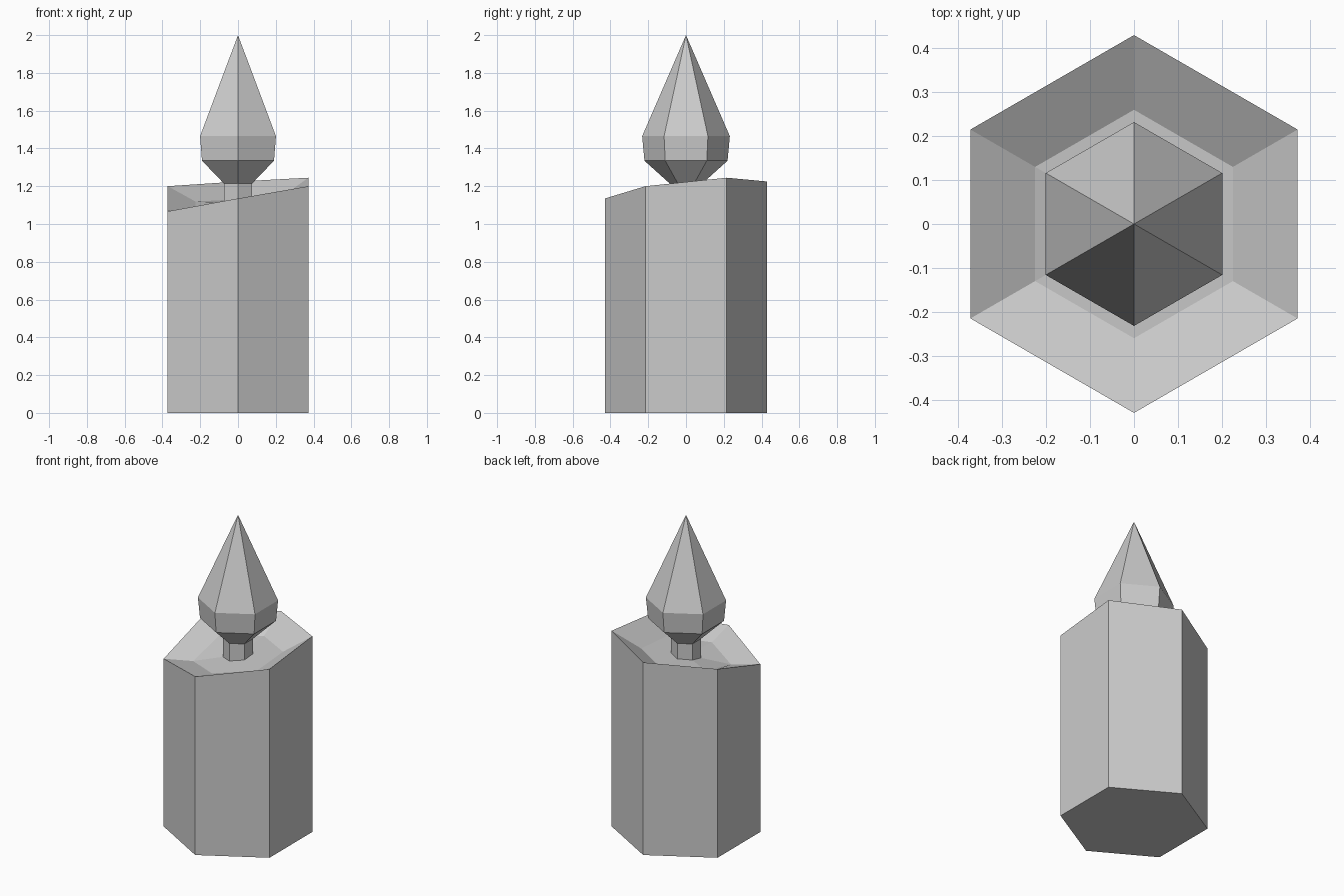
import bpy
import bmesh
from math import cos, sin, radians

cube = bpy.data.objects.get("Cube")
if cube:
    bpy.data.objects.remove(cube, do_unlink=True)

grey = bpy.data.materials.new("plain grey")
grey.use_nodes = True
colour = (0.6, 0.6, 0.6, 1)
grey.diffuse_color = colour
grey.node_tree.nodes["Principled BSDF"].inputs["Base Color"].default_value = colour

SIDES = 6


def ring(bm, radius, heights):
    """Six-sided ring with a corner towards the front, one height per corner."""
    if not isinstance(heights, (list, tuple)):
        heights = [heights] * SIDES
    verts = []
    for i, z in enumerate(heights):
        a = radians(-90 + 60 * i)
        verts.append(bm.verts.new((radius * cos(a), radius * sin(a), z)))
    return verts


def build(name, rings, tip=None):
    """Skin stacked rings into a closed solid, ending in a cap or a point."""
    bm = bmesh.new()
    loops = [ring(bm, r, z) for r, z in rings]
    bm.faces.new(loops[0][::-1])
    for low, high in zip(loops, loops[1:]):
        for i in range(SIDES):
            j = (i + 1) % SIDES
            bm.faces.new((low[i], low[j], high[j], high[i]))
    if tip is None:
        bm.faces.new(loops[-1])
    else:
        apex = bm.verts.new((0, 0, tip))
        for i in range(SIDES):
            bm.faces.new((loops[-1][i], loops[-1][(i + 1) % SIDES], apex))
    bmesh.ops.recalc_face_normals(bm, faces=bm.faces)
    mesh = bpy.data.meshes.new(name)
    bm.to_mesh(mesh)
    bm.free()
    mesh.materials.append(grey)
    obj = bpy.data.objects.new(name, mesh)
    bpy.context.collection.objects.link(obj)
    return obj


# Wax body: uneven rim, with a shallow melted hollow in the top
rim = [1.135, 1.2, 1.245, 1.225, 1.2, 1.067]
hollow = [1.11 + 0.45 * (z - 1.18) for z in rim]
build("wax_body", [(0.43, 0), (0.43, rim), (0.26, hollow)], tip=1.11)

# Wick
build("wick", [(0.087, 1.08), (0.087, 1.22)])

# Flame
build("flame", [(0.087, 1.215), (0.22, 1.335), (0.232, 1.465)], tip=2.0)
